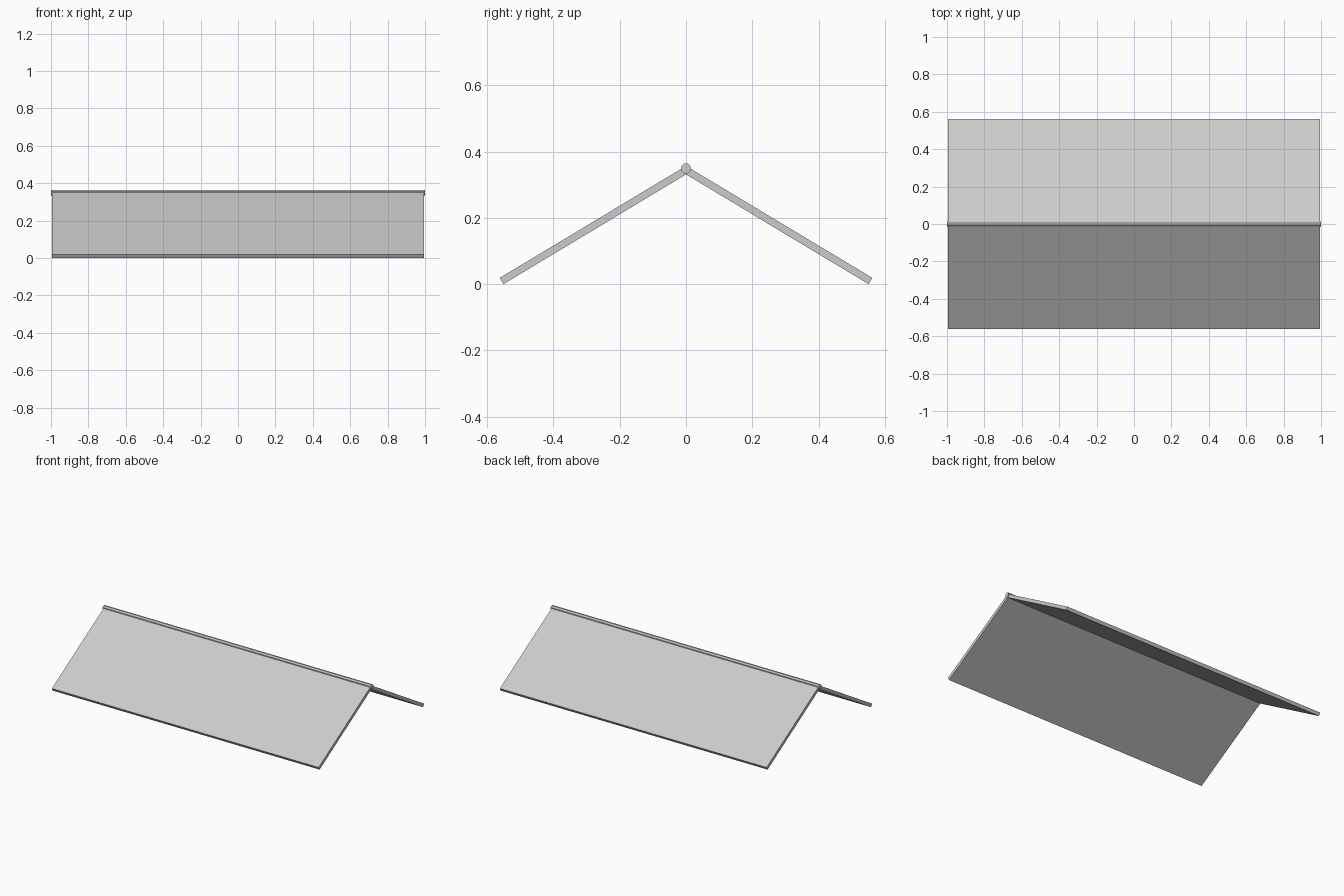
import bpy, bmesh
from math import radians, cos, sin, tan

if "Cube" in bpy.data.objects:
    bpy.data.objects.remove(bpy.data.objects["Cube"])

PITCH = radians(31)
THICK = 0.022
EAVE_Y = 0.551          # lower eave corner
HALF_PANEL = 0.995
RIDGE_Z = 0.349


def extrude_x(name, profile, half):
    """Extrude a (y, z) profile along x, centred on x = 0."""
    bm = bmesh.new()
    ends = [[bm.verts.new((x, y, z)) for y, z in profile] for x in (-half, half)]
    n = len(profile)
    for e in ends:
        bm.faces.new(e)
    for i in range(n):
        j = (i + 1) % n
        bm.faces.new((ends[0][i], ends[0][j], ends[1][j], ends[1][i]))
    bmesh.ops.recalc_face_normals(bm, faces=bm.faces)
    mesh = bpy.data.meshes.new(name)
    bm.to_mesh(mesh)
    bm.free()
    ob = bpy.data.objects.new(name, mesh)
    bpy.context.collection.objects.link(ob)
    return ob


# Sloping roof panels, front and back
top_y, top_z = EAVE_Y + THICK * sin(PITCH), THICK * cos(PITCH)
for name, s in (("front_roof_panel", -1), ("back_roof_panel", 1)):
    extrude_x(name, [(s * EAVE_Y, 0), (s * top_y, top_z),
                     (0, top_z + top_y * tan(PITCH)),
                     (0, EAVE_Y * tan(PITCH))], HALF_PANEL)

# Faceted ridge bar covering the joint
ridge = [(0.0145 * cos(radians(22.5 + 45 * i)),
          RIDGE_Z + 0.0162 * sin(radians(22.5 + 45 * i))) for i in range(8)]
extrude_x("ridge_bar", ridge, 1.0)
